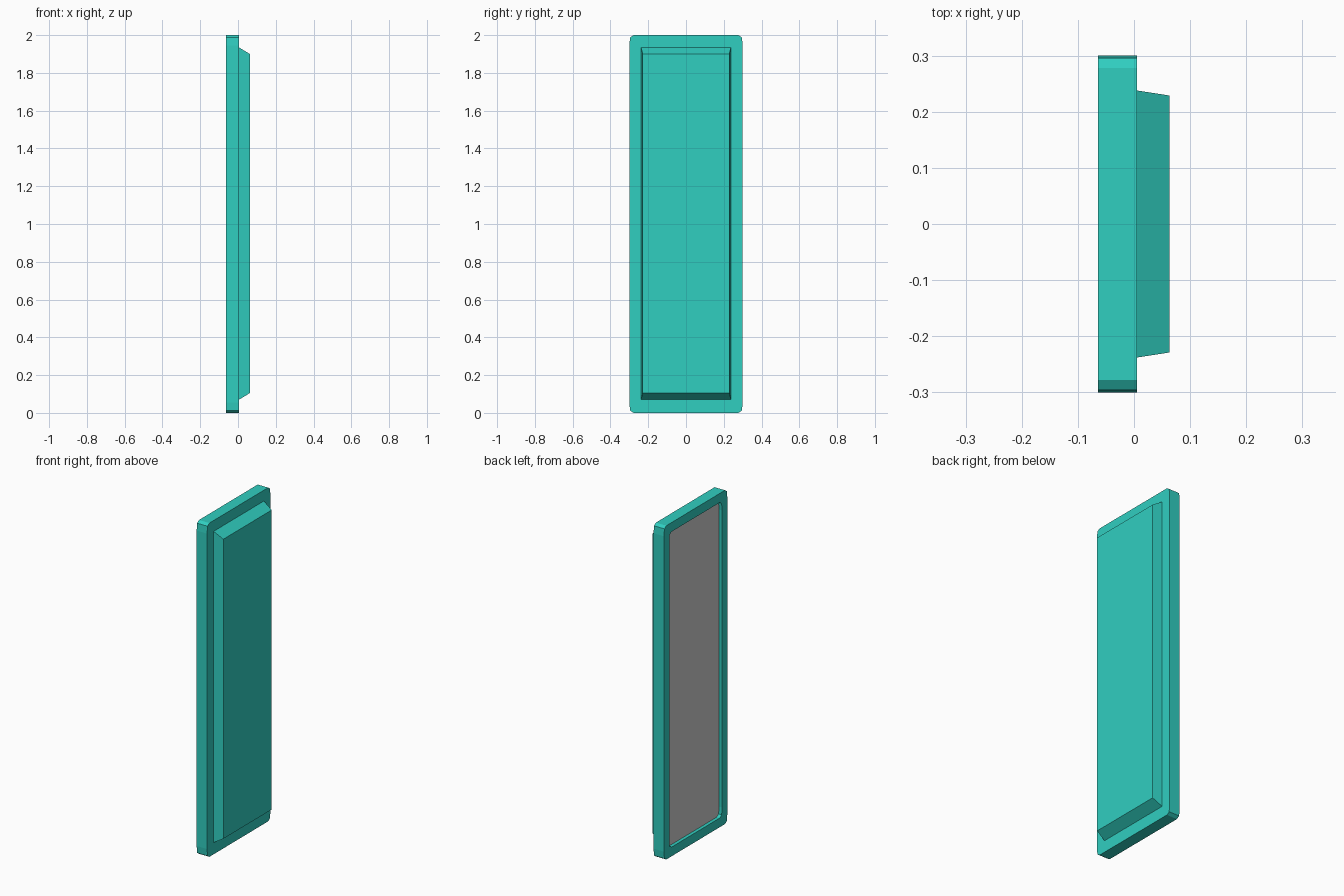
import bpy, bmesh

if "Cube" in bpy.data.objects:
    bpy.data.objects.remove(bpy.data.objects["Cube"])

teal = bpy.data.materials.new("teal")
teal.diffuse_color = (0.03, 0.62, 0.53, 1)
teal.use_nodes = True
teal.node_tree.nodes["Principled BSDF"].inputs["Base Color"].default_value = teal.diffuse_color

# corner shape as (inset in y, inset in z), running from side to top
ROUND = [(0.0, 0.055), (0.004, 0.012), (0.022, 0.0)]


def outline(x, half_y, z0, z1, size=1.0):
    """Rectangle in the yz plane with cut corners; size 0 gives sharp corners."""
    pts = []
    for sy, top, flip in ((1, True, 1), (-1, True, -1), (-1, False, 1), (1, False, -1)):
        for iy, iz in ROUND[::flip]:
            z = z1 - iz * size if top else z0 + iz * size
            pts.append((x, sy * (half_y - iy * size), z))
    return pts


def loft(name, loops, cap=False, closed=False, mat=None):
    """Skin consecutive outlines, optionally capping the last one."""
    bm = bmesh.new()
    rings = [[bm.verts.new(p) for p in loop] for loop in loops]
    pairs = list(zip(rings, rings[1:]))
    if closed:
        pairs.append((rings[-1], rings[0]))
    for a, b in pairs:
        n = len(a)
        for i in range(n):
            j = (i + 1) % n
            bm.faces.new((a[i], a[j], b[j], b[i]))
    if cap:
        bm.faces.new(rings[-1])
    bmesh.ops.remove_doubles(bm, verts=bm.verts, dist=1e-5)
    bmesh.ops.recalc_face_normals(bm, faces=bm.faces)
    mesh = bpy.data.meshes.new(name)
    bm.to_mesh(mesh)
    bm.free()
    obj = bpy.data.objects.new(name, mesh)
    bpy.context.collection.objects.link(obj)
    if mat:
        mesh.materials.append(mat)
    return obj


BACK, FLOOR, FRONT, FACE = -0.064, -0.044, 0.005, 0.063
recess = dict(half_y=0.25, z0=0.055, z1=1.945)

# surrounding frame with a shallow recess at the back
loft("frame", [
    outline(FLOOR, **recess),
    outline(BACK, **recess),
    outline(BACK, 0.3, 0, 2),
    outline(FRONT, 0.3, 0, 2),
    outline(FRONT, 0.238, 0.07, 1.935, 0),
], mat=teal)

# raised front panel with sloping edges
loft("raised_panel", [
    outline(FRONT, 0.238, 0.07, 1.935, 0),
    outline(FACE, 0.229, 0.105, 1.9, 0),
], cap=True, mat=teal)

# plain grey board closing the recess
board = loft("back_board", [
    outline(FLOOR + 0.004, **recess),
    outline(FLOOR, **recess),
], cap=True)
